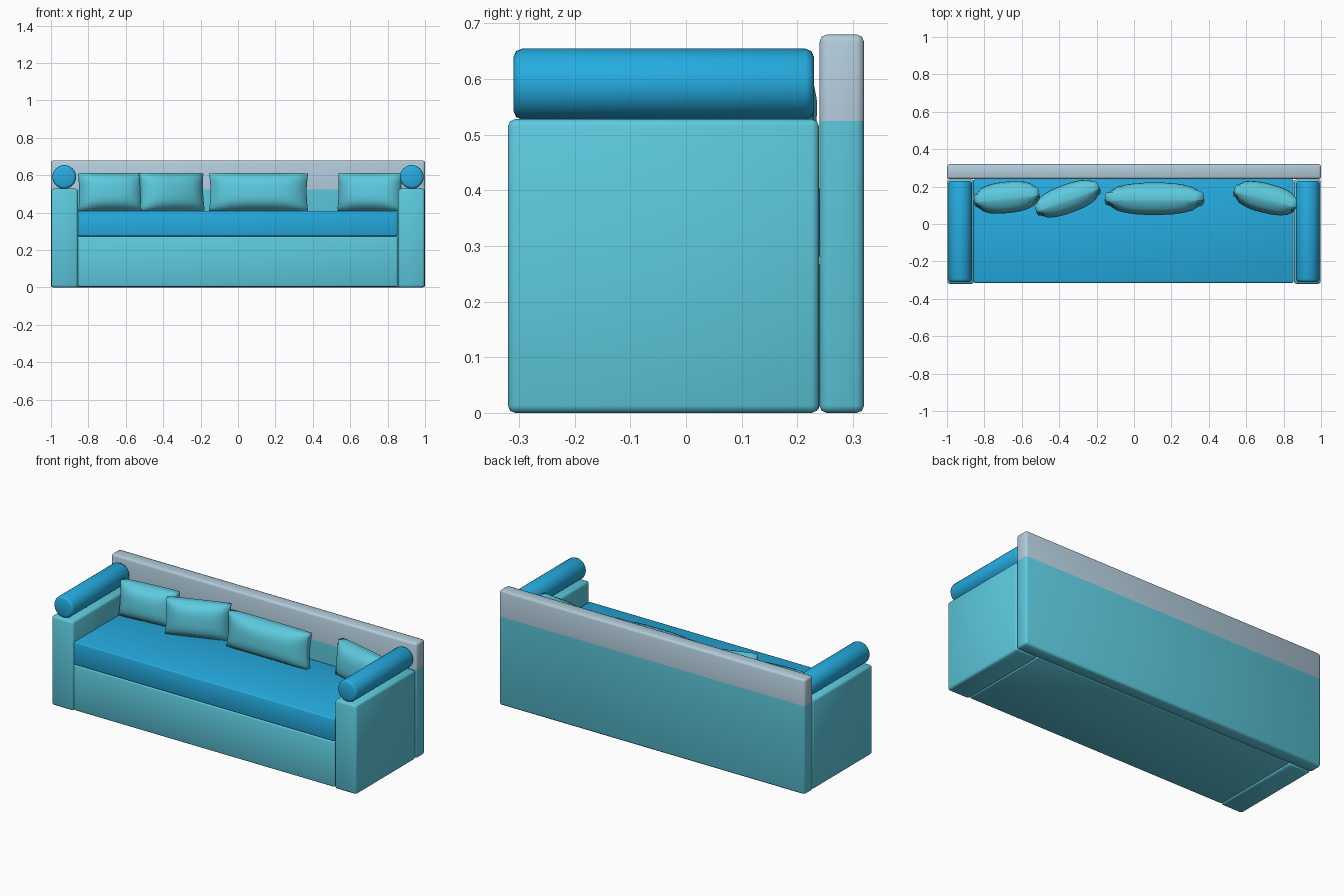
import bpy, bmesh, math
from mathutils import Matrix

if "Cube" in bpy.data.objects:
    bpy.data.objects.remove(bpy.data.objects["Cube"])


def material(name, rgb):
    lin = [((c / 255 + 0.055) / 1.055) ** 2.4 for c in rgb]
    m = bpy.data.materials.new(name)
    m.diffuse_color = (*lin, 1)
    m.use_nodes = True
    m.node_tree.nodes["Principled BSDF"].inputs["Base Color"].default_value = m.diffuse_color
    return m


TEAL = material("teal fabric", (93, 202, 222))
BLUE = material("blue fabric", (37, 172, 225))
GREY = material("pale grey", (178, 203, 218))


def finish(name, bm, *mats):
    bmesh.ops.recalc_face_normals(bm, faces=bm.faces)
    me = bpy.data.meshes.new(name)
    for f in bm.faces:
        f.smooth = True
    bm.to_mesh(me)
    bm.free()
    for m in mats:
        me.materials.append(m)
    ob = bpy.data.objects.new(name, me)
    bpy.context.collection.objects.link(ob)
    return ob


def box_mesh(x0, x1, y0, y1, z0, z1, bevel):
    """Box between limits with chamfered edges."""
    bm = bmesh.new()
    bmesh.ops.create_cube(bm, size=1)
    for v in bm.verts:
        v.co = ((x0 + x1) / 2 + v.co.x * (x1 - x0),
                (y0 + y1) / 2 + v.co.y * (y1 - y0),
                (z0 + z1) / 2 + v.co.z * (z1 - z0))
    bmesh.ops.bevel(bm, geom=bm.edges[:], offset=bevel, segments=2,
                    profile=0.5, affect='EDGES')
    return bm


def pillow(name, x, y, width, depth, angle):
    """Plump upright cushion, thick in the middle with a thin rim."""
    bm = bmesh.new()
    bmesh.ops.create_cube(bm, size=2)
    bmesh.ops.subdivide_edges(bm, edges=bm.edges[:], cuts=9, use_grid_fill=True)
    for v in bm.verts:
        u, w, t = v.co
        puff = (1 - abs(u) ** 2.6) * (1 - abs(t) ** 3)
        half = 0.022 + (depth / 2 - 0.022) * max(puff, 0) ** 0.6
        round_x = 1 - 0.03 * (1 - t * t) - 0.02 * w * w
        round_z = 1 - 0.03 * u ** 6 - 0.02 * w * w
        v.co = (u * width / 2 * round_x, w * half, t * 0.103 * round_z)
    bm.transform(Matrix.Translation((x, y, 0.51))
                 @ Matrix.Rotation(math.radians(angle), 4, 'Z')
                 @ Matrix.Rotation(math.radians(-6), 4, 'X'))
    finish(name, bm, TEAL)


# Backrest: teal below, grey band on top
bm = box_mesh(-1, 1, 0.24, 0.32, 0, 0.68, 0.013)
bmesh.ops.bisect_plane(bm, geom=bm.verts[:] + bm.edges[:] + bm.faces[:],
                       plane_co=(0, 0, 0.525), plane_no=(0, 0, 1))
for f in bm.faces:
    f.material_index = int(f.calc_center_median().z > 0.525)
finish("backrest", bm, TEAL, GREY)

# Base and seat cushion
finish("base", box_mesh(-0.857, 0.853, -0.315, 0.24, 0.004, 0.274, 0.008), TEAL)
finish("seat", box_mesh(-0.857, 0.853, -0.315, 0.24, 0.274, 0.41, 0.008), BLUE)

# Arms with bolsters lying on top
for side, s in (("left", -1), ("right", 1)):
    xa, xb = sorted((s * 0.998, s * 0.856))
    finish(side + "_arm", box_mesh(xa, xb, -0.32, 0.239, 0, 0.528, 0.013), TEAL)
    bm = bmesh.new()
    bmesh.ops.create_cone(bm, cap_ends=True, segments=32, radius1=0.0635,
                          radius2=0.0635, depth=0.54)
    rims = [e for e in bm.edges if abs(e.verts[0].co.z - e.verts[1].co.z) < 1e-4]
    bmesh.ops.bevel(bm, geom=rims, offset=0.015, segments=2, profile=0.5,
                    affect='EDGES')
    bm.transform(Matrix.Translation((s * 0.929, -0.04, 0.591))
                 @ Matrix.Rotation(math.pi / 2, 4, 'X'))
    finish(side + "_bolster", bm, BLUE)

# Scatter cushions
pillow("pillow_far_left", -0.68, 0.142, 0.35, 0.165, 6)
pillow("pillow_left", -0.355, 0.135, 0.36, 0.15, 20)
pillow("pillow_wide", 0.11, 0.135, 0.53, 0.17, 0)
pillow("pillow_right", 0.705, 0.138, 0.35, 0.155, -14)
